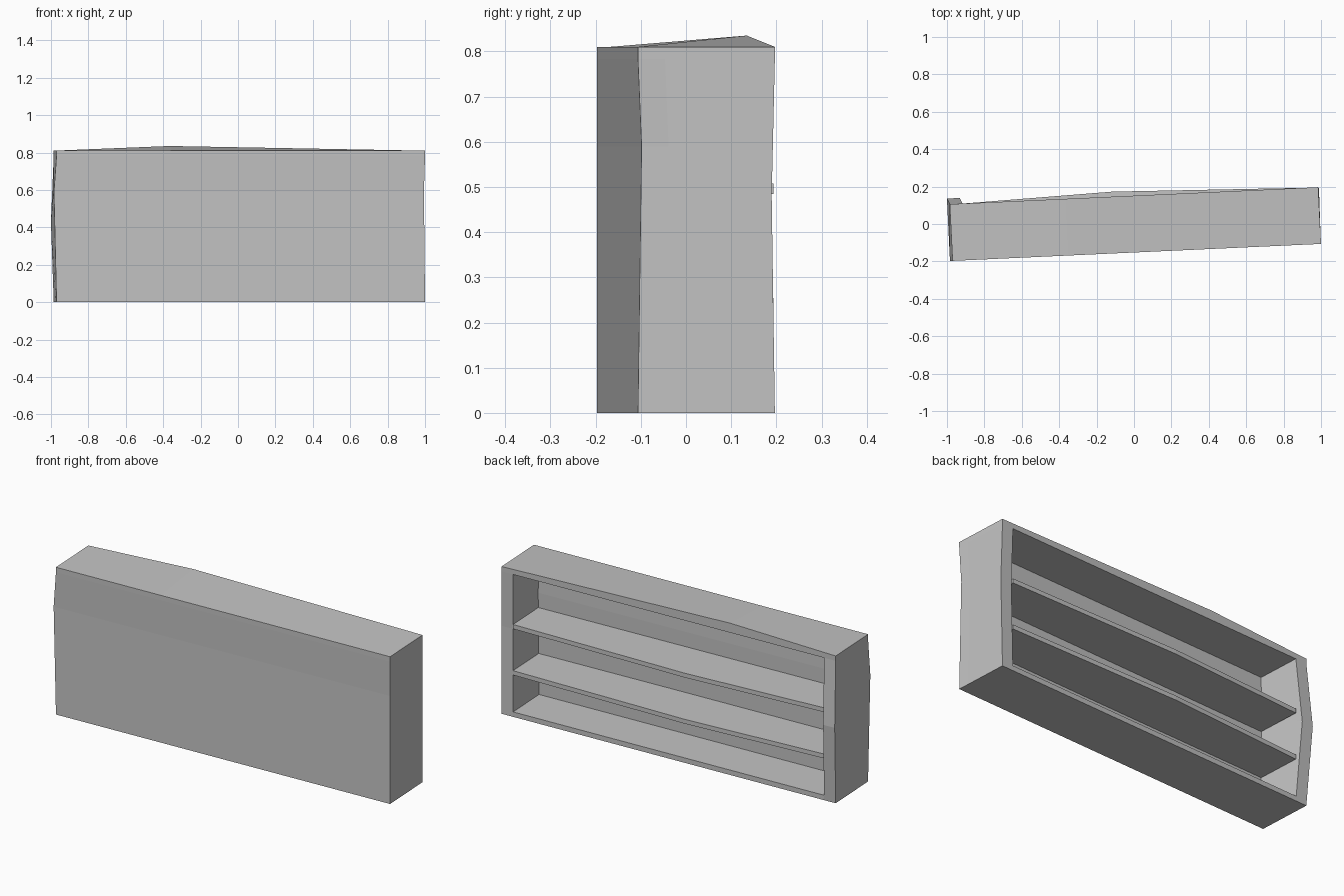
import bpy
import bmesh
from mathutils import Vector

cube = bpy.data.objects.get("Cube")
if cube:
    bpy.data.objects.remove(cube, do_unlink=True)

grey = bpy.data.materials.new("plain_grey")
grey.use_nodes = True
colour = (0.55, 0.55, 0.55, 1)
grey.diffuse_color = colour
grey.node_tree.nodes["Principled BSDF"].inputs["Base Color"].default_value = colour

# Unit frame: slightly turned about the vertical axis
ORIGIN = Vector((-0.97, -0.197, 0))
ALONG = Vector((1.0, 0.046, 0))
DEEP = Vector((-0.05, 1.0, 0))
LENGTH, DEPTH, HEIGHT = 1.97, 0.303, 0.81
PANEL, STILE, BOARD = 0.06, 0.068, 0.027
BEND = 0.87  # distance along the boards where their edges bow


def place(a, d, z, shift=(0, 0, 0)):
    return ORIGIN + ALONG * a + DEEP * d + Vector((0, 0, z)) + Vector(shift)


def loft(name, sections):
    """Join four-cornered sections into a closed solid."""
    bm = bmesh.new()
    rings = [[bm.verts.new(p) for p in s] for s in sections]
    for low, high in zip(rings, rings[1:]):
        for i in range(4):
            j = (i + 1) % 4
            bm.faces.new((low[i], low[j], high[j], high[i]))
    bm.faces.new(rings[0])
    bm.faces.new(rings[-1])
    bmesh.ops.recalc_face_normals(bm, faces=bm.faces)
    mesh = bpy.data.meshes.new(name)
    bm.to_mesh(mesh)
    bm.free()
    mesh.materials.append(grey)
    obj = bpy.data.objects.new(name, mesh)
    bpy.context.collection.objects.link(obj)
    return obj


def board(name, z, thick, front, start, end, bow=(0, 0, 0)):
    """Horizontal board whose open edge bows at one point."""
    sections = []
    for a, s in ((start, (0, 0, 0)), (BEND if name != "top_board" else 0.62, bow), (end, (0, 0, 0))):
        sections.append([place(a, front, z), place(a, DEPTH, z, (0, s[1], 0)),
                         place(a, DEPTH, z + thick, s), place(a, front, z + thick)])
    loft(name, sections)


def upright(name, outer, inner, front_shift, back_shift, back_z):
    """End panel with kinked front and back edges."""
    sections = []
    for zf, zb, fs, bs in ((0, 0, (0, 0, 0), (0, 0, 0)),
                           (0.59, back_z, front_shift, back_shift),
                           (HEIGHT - BOARD, HEIGHT - BOARD, (0, 0, 0), (0, 0, 0))):
        sections.append([place(outer, PANEL, zf, fs), place(outer, DEPTH, zb, bs),
                         place(inner, DEPTH, zb, bs), place(inner, PANEL, zf)])
    loft(name, sections)


# Closed front panel, its ends kinked a little
right_kink, left_kink = (-0.014, 0, 0), (-0.006, 0.008, 0)
loft("front_panel", [
    [place(0, 0, z, r), place(LENGTH, 0, z, l),
     place(LENGTH, PANEL, z, l), place(0, PANEL, z, r)]
    for z, r, l in ((0, (0, 0, 0), (0, 0, 0)), (0.59, right_kink, left_kink),
                    (HEIGHT - BOARD, (0, 0, 0), (0, 0, 0)))])

# End panels
upright("right_end", 0, STILE, right_kink, (-0.015, 0.03, 0), 0.43)
upright("left_end", LENGTH, LENGTH - STILE, left_kink, (0.004, -0.007, 0), 0.48)

# Top, bottom and two shelves
board("top_board", HEIGHT - BOARD, BOARD, 0, 0, LENGTH, (0, 0, 0.025))
board("bottom_board", 0, BOARD, PANEL, STILE, LENGTH - STILE)
for name, z in (("lower_shelf", 0.23), ("upper_shelf", 0.484)):
    board(name, z, 0.024, PANEL, STILE, LENGTH - STILE, (0, 0.027, 0))
